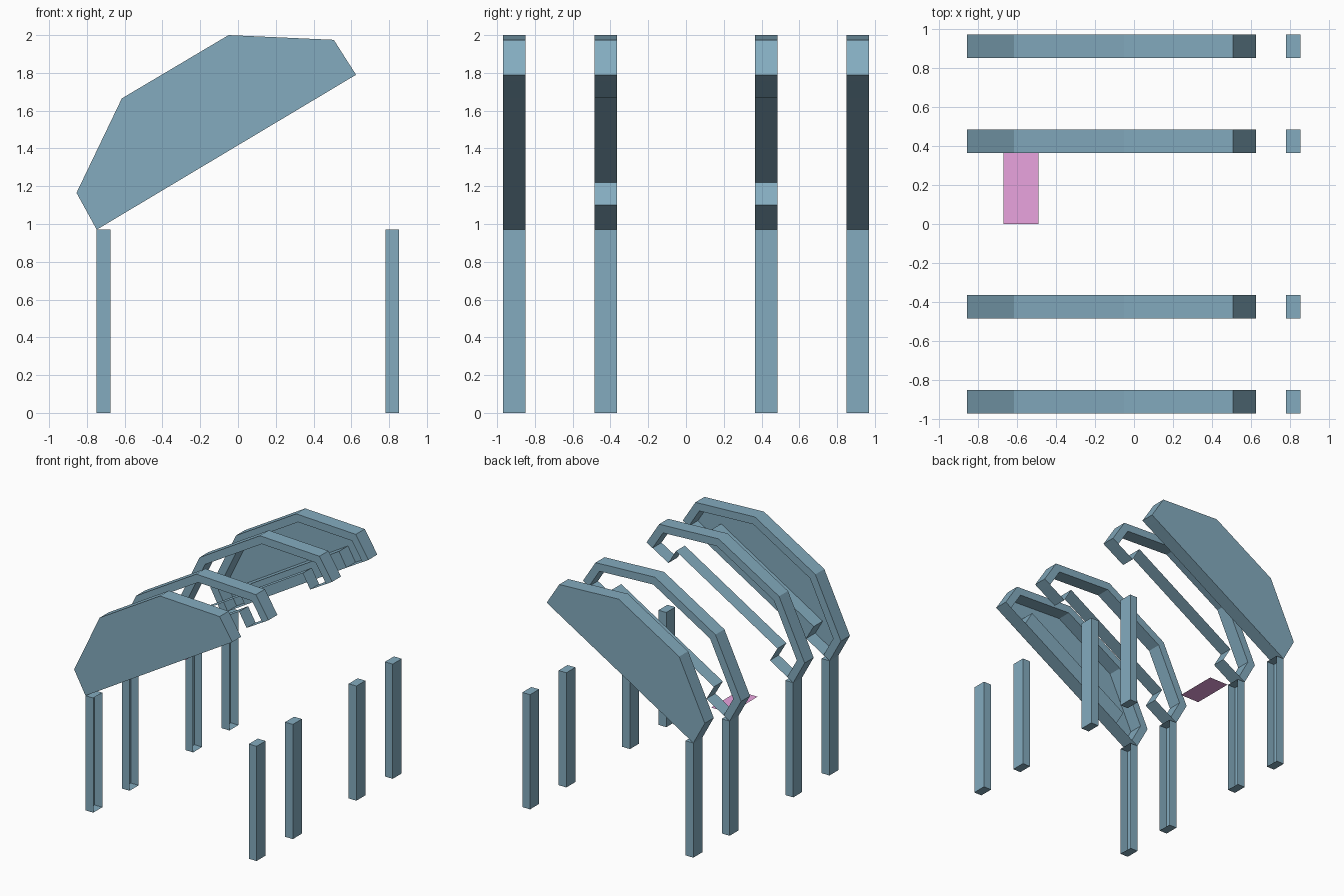
import bpy, bmesh
from mathutils import Vector

if "Cube" in bpy.data.objects:
    bpy.data.objects.remove(bpy.data.objects["Cube"])

RIM = 0.065      # wall thickness of the arched band
DEPTH = 0.12     # thickness of each arch along y


def material(name, col):
    m = bpy.data.materials.new(name)
    m.diffuse_color = (*col, 1)
    m.use_nodes = True
    m.node_tree.nodes["Principled BSDF"].inputs["Base Color"].default_value = m.diffuse_color
    return m


BLUE = material("steel_blue", (0.23, 0.41, 0.52))
PINK = material("pink", (0.82, 0.37, 0.74))


def finish(bm, name, mat, recalc=True):
    if recalc:
        bmesh.ops.recalc_face_normals(bm, faces=bm.faces)
    me = bpy.data.meshes.new(name)
    bm.to_mesh(me)
    bm.free()
    me.materials.append(mat)
    ob = bpy.data.objects.new(name, me)
    bpy.context.collection.objects.link(ob)
    return ob


def band_inside(pts, t):
    """Mitred inward offset of an open outline; its ends slide along the bottom edge."""
    pts = [Vector(p) for p in pts]
    along = (pts[0] - pts[-1]).normalized()
    out = [pts[0] - along * t]
    for p, q, r in zip(pts, pts[1:], pts[2:]):
        d1, d2 = (q - p).normalized(), (r - q).normalized()
        n1, n2 = Vector((-d1.y, d1.x)), Vector((-d2.y, d2.x))
        out.append(q + (n1 + n2) * (t / (1 + n1.dot(n2))))
    return out + [pts[-1] + along * t]


def ring(bm, pts, y):
    return [bm.verts.new((p[0], y, p[1])) for p in pts]


def arched_band(name, y0, y1):
    bm = bmesh.new()
    inner = band_inside(ARCH, RIM)
    loops = [ring(bm, ARCH, y0), ring(bm, ARCH, y1), ring(bm, inner, y1), ring(bm, inner, y0)]
    for a, b in zip(loops, loops[1:] + loops[:1]):
        for i in range(len(ARCH) - 1):
            bm.faces.new((a[i], a[i + 1], b[i + 1], b[i]))
    for i in (0, -1):
        bm.faces.new([l[i] for l in loops])
    finish(bm, name, BLUE)


def strip(name, path, y0, y1):
    """Thin sheet following a path in x, z; normals face downwards."""
    bm = bmesh.new()
    a, b = ring(bm, path, y0), ring(bm, path, y1)
    for i in range(len(path) - 1):
        bm.faces.new((a[i], b[i], b[i + 1], a[i + 1]))
    finish(bm, name, BLUE, False)


def plate(name, pts, y):
    bm = bmesh.new()
    f = bm.faces.new(ring(bm, pts, y))
    f.normal_update()
    if f.normal.y * y < 0:
        f.normal_flip()
    finish(bm, name, BLUE, False)


def leg(name, x0, x1, y, open_side=False):
    bm = bmesh.new()
    bmesh.ops.create_cube(bm, size=1)
    for v in bm.verts:
        v.co = ((x0 + x1) / 2 + v.co.x * (x1 - x0), y + v.co.y * DEPTH, (v.co.z + 0.5) * 0.97)
    if open_side:
        bm.normal_update()
        bmesh.ops.delete(bm, geom=[f for f in bm.faces if f.normal.x > 0.9], context='FACES_ONLY')
    finish(bm, name, BLUE, False)


# Outlines in x, z
LOW, HIGH = (-0.748, 0.97), (0.625, 1.79)
ARCH = [HIGH, (0.507, 1.975), (-0.05, 2.0), (-0.615, 1.665), (-0.855, 1.165), LOW]
NOTCH = [(-0.53, 1.10), (-0.60, 1.22), (0.35, 1.79), (0.42, 1.67)]

for s, side in ((-1, "front"), (1, "back")):
    # Every arch: thick band above, thin stepped strip below
    for y, pos in ((0.91, "outer"), (0.425, "inner")):
        lo, hi = s * y - DEPTH / 2, s * y + DEPTH / 2
        arched_band(f"{side}_{pos}_arch", lo, hi)
        strip(f"{side}_{pos}_stepped_strip", [LOW] + NOTCH + [HIGH], lo, hi)
        # Legs: open channels on the left, solid posts on the right
        leg(f"{side}_{pos}_left_leg", -0.748, -0.675, s * y, True)
        leg(f"{side}_{pos}_right_leg", 0.78, 0.853, s * y)
    # Outer arches are closed by an end plate and a filled step
    plate(side + "_end_plate", ARCH, s * 0.97)
    plate(side + "_step_filler", NOTCH, s * 0.85)
    strip(side + "_step_bottom", [NOTCH[0], NOTCH[-1]], s * 0.91 - DEPTH / 2, s * 0.91 + DEPTH / 2)

# Flat pink sheet beside the back inner arch
bm = bmesh.new()
bm.faces.new([bm.verts.new(c) for c in ((-0.67, 0, 0.97), (-0.49, 0, 0.97),
                                        (-0.49, 0.365, 0.97), (-0.67, 0.365, 0.97))])
finish(bm, "pink_sheet", PINK, False)
